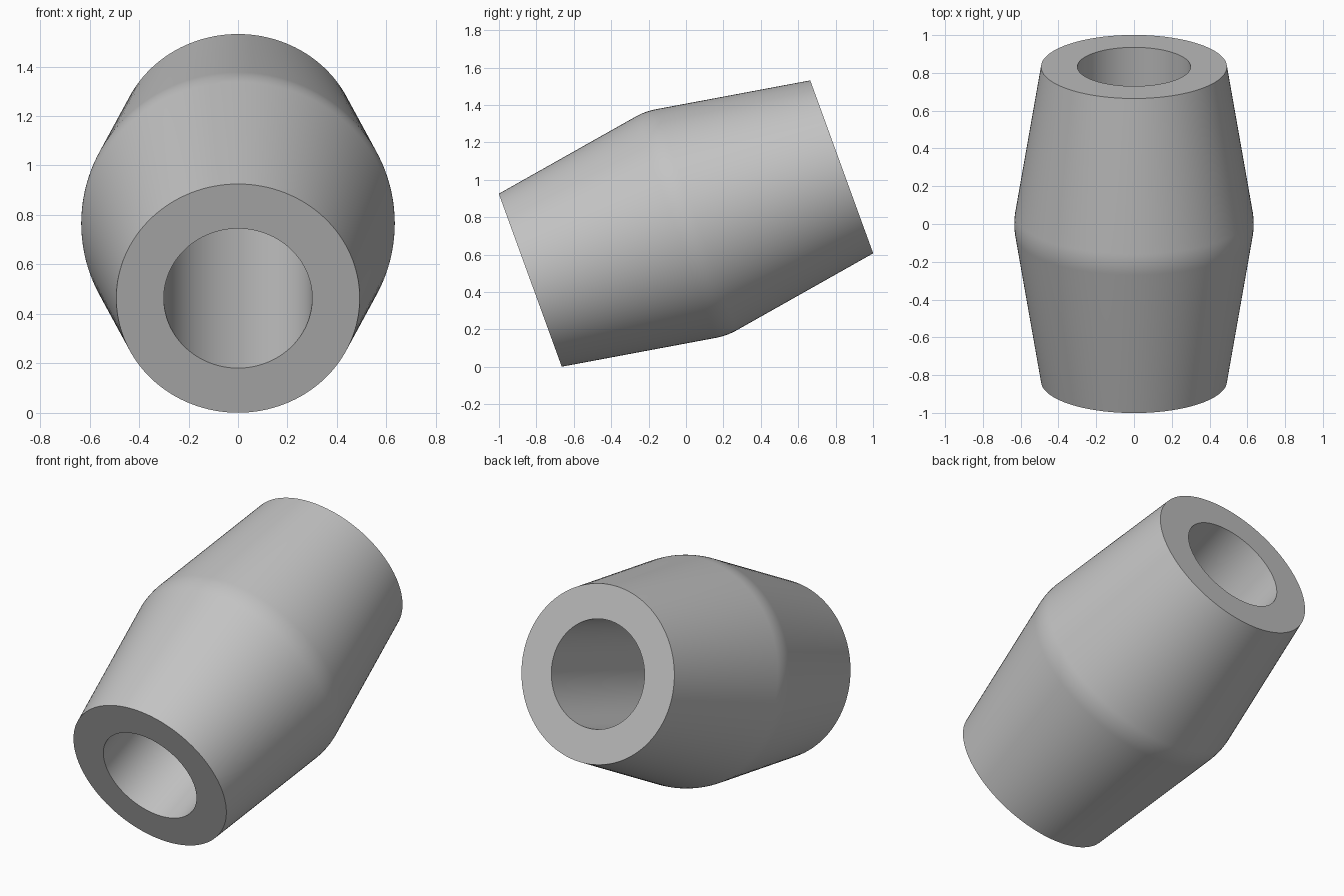
import bpy
import bmesh
import math
from mathutils import Matrix

cube = bpy.data.objects.get("Cube")
if cube:
    bpy.data.objects.remove(cube, do_unlink=True)

SEGMENTS = 128
HALF = 0.886          # half length along the axis
END_R = 0.492         # outer radius at the ends
BORE_R = 0.30
TAPER = math.radians(9.4)
FILLET = 0.36         # rounding radius at the widest ring
TILT = math.radians(20)
CENTRE_Z = 0.766

# Half section (radius, position along axis): bore, flat ends, double taper
apex = END_R + HALF * math.tan(TAPER)
arc_centre = apex - FILLET / math.cos(TAPER)
profile = [(BORE_R, -HALF), (END_R, -HALF)]
for i in range(9):
    a = TAPER * (i / 4 - 1)
    profile.append((arc_centre + FILLET * math.cos(a), FILLET * math.sin(a)))
profile += [(END_R, HALF), (BORE_R, HALF)]

# Sweep the section around the axis
bm = bmesh.new()
rings = []
for r, h in profile:
    ring = []
    for s in range(SEGMENTS):
        t = 2 * math.pi * s / SEGMENTS
        ring.append(bm.verts.new((r * math.cos(t), r * math.sin(t), h)))
    rings.append(ring)
for k, ring in enumerate(rings):
    following = rings[(k + 1) % len(rings)]
    for s in range(SEGMENTS):
        n = (s + 1) % SEGMENTS
        bm.faces.new((ring[s], ring[n], following[n], following[s]))
bmesh.ops.recalc_face_normals(bm, faces=bm.faces)

# Lay the axis along y, with the back end raised
bm.transform(Matrix.Translation((0, 0, CENTRE_Z))
             @ Matrix.Rotation(TILT - math.pi / 2, 4, "X"))
mesh = bpy.data.meshes.new("tapered_sleeve")
bm.to_mesh(mesh)
bm.free()

sleeve = bpy.data.objects.new("tapered_sleeve", mesh)
bpy.context.collection.objects.link(sleeve)

# Plain grey
grey = bpy.data.materials.new("grey")
grey.use_nodes = True
colour = (0.55, 0.55, 0.55, 1)
grey.diffuse_color = colour
grey.node_tree.nodes["Principled BSDF"].inputs["Base Color"].default_value = colour
mesh.materials.append(grey)

bpy.ops.object.select_all(action="DESELECT")
sleeve.select_set(True)
bpy.context.view_layer.objects.active = sleeve
bpy.ops.object.shade_smooth_by_angle(angle=math.radians(30))
